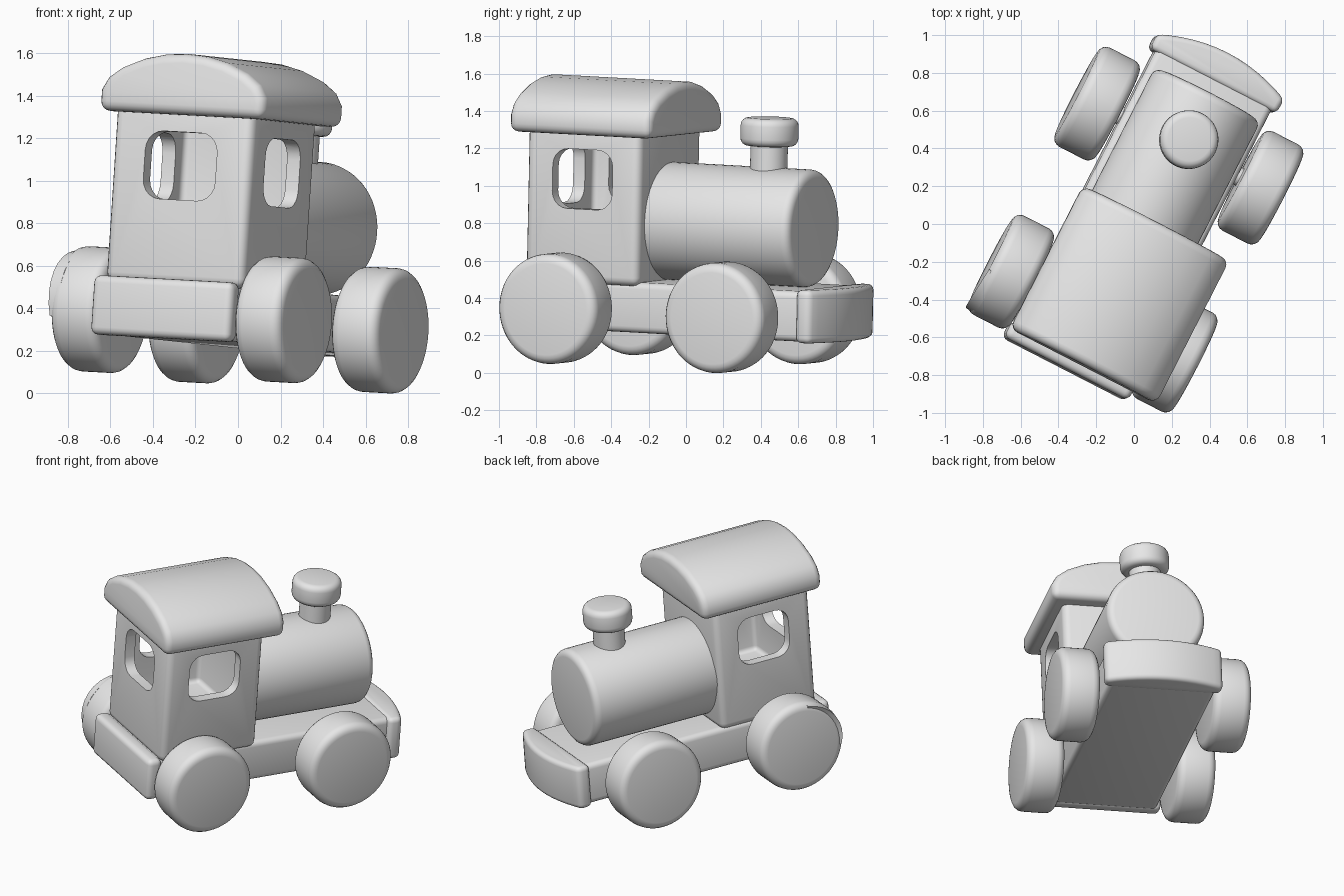
import bpy, bmesh, math
from mathutils import Matrix, Vector

if "Cube" in bpy.data.objects:
    bpy.data.objects.remove(bpy.data.objects["Cube"])

grey = bpy.data.materials.new("plain_grey")
grey.diffuse_color = (0.8, 0.8, 0.8, 1)
grey.use_nodes = True
grey.node_tree.nodes["Principled BSDF"].inputs["Base Color"].default_value = grey.diffuse_color
parts = []


def finish(name, bm, bevel=0.0, segments=4):
    """Turn a bmesh into an object, rounding its sharp edges."""
    bmesh.ops.recalc_face_normals(bm, faces=bm.faces)
    if bevel:
        sharp = [e for e in bm.edges if e.calc_face_angle(0) > math.radians(40)]
        bmesh.ops.bevel(bm, geom=sharp, offset=bevel, segments=segments,
                        profile=0.5, affect='EDGES', clamp_overlap=True)
    me = bpy.data.meshes.new(name)
    bm.to_mesh(me)
    bm.free()
    ob = bpy.data.objects.new(name, me)
    bpy.context.collection.objects.link(ob)
    me.materials.append(grey)
    parts.append(ob)
    return ob


def box(name, lo, hi, bevel=0.0):
    bm = bmesh.new()
    bmesh.ops.create_cube(bm, size=1)
    lo, hi = Vector(lo), Vector(hi)
    for v in bm.verts:
        v.co = Vector([l + (c + 0.5) * (h - l) for l, h, c in zip(lo, hi, v.co)])
    return finish(name, bm, bevel)


def prism(name, points, depth, bevel):
    """Extrude a 3D outline along the depth vector."""
    bm = bmesh.new()
    face = bm.faces.new([bm.verts.new(p) for p in points])
    new = bmesh.ops.extrude_face_region(bm, geom=[face])["geom"]
    bmesh.ops.translate(bm, vec=depth,
                        verts=[g for g in new if isinstance(g, bmesh.types.BMVert)])
    return finish(name, bm, bevel)


def cylinder(name, center, radius, length, axis, bevel=0.0, sides=64):
    bm = bmesh.new()
    bmesh.ops.create_cone(bm, cap_ends=True, segments=sides, radius1=radius,
                          radius2=radius, depth=length)
    turn = Vector((0, 0, 1)).rotation_difference(Vector(axis)).to_matrix().to_4x4()
    bmesh.ops.transform(bm, verts=bm.verts, matrix=Matrix.Translation(center) @ turn)
    return finish(name, bm, bevel)


def cut(target, cutter):
    mod = target.modifiers.new("cut", 'BOOLEAN')
    mod.operation, mod.solver, mod.object = 'DIFFERENCE', 'EXACT', cutter
    bpy.context.view_layer.objects.active = target
    bpy.ops.object.modifier_apply(modifier=mod.name)
    parts.remove(cutter)
    bpy.data.objects.remove(cutter)


def window_outline(w, h, radius, place):
    """Rounded rectangle, mapped into space by the place function."""
    pts = []
    for k, (sx, sz) in enumerate(((1, 1), (-1, 1), (-1, -1), (1, -1))):
        for i in range(6):
            a = math.radians(90 * k + 18 * i)
            pts.append(place(sx * (w / 2 - radius) + radius * math.cos(a),
                             sz * (h / 2 - radius) + radius * math.sin(a)))
    return pts


# Chassis and rear bumper
box("chassis", (-0.345, -0.78, -0.12), (0.345, 0.93, 0.15), 0.035)
box("rear_bumper", (-0.37, -0.83, -0.125), (0.37, -0.73, 0.155), 0.035)

# Curved front bumper
arc = [(0.38 * t, 1.05 - 0.085 * t * t) for t in [i / 6 - 1 for i in range(13)]]
prism("front_bumper", [(x, y, -0.125) for x, y in [(-0.375, 0.88)] + arc + [(0.375, 0.88)]],
      (0, 0, 0.285), 0.03)

# Hollow cab with side and rear windows
cab = box("cab", (-0.35, -0.75, 0.13), (0.38, -0.07, 0.98), 0.045)
cut(cab, box("cavity", (-0.28, -0.68, 0.3), (0.31, -0.14, 0.94), 0.03))
cut(cab, prism("side_cutter", window_outline(
    0.36, 0.32, 0.09, lambda a, b: (-0.6, a - 0.41, b + 0.69)), (1.2, 0, 0), 0))
cut(cab, prism("rear_cutter", window_outline(
    0.38, 0.32, 0.09, lambda a, b: (a + 0.015, -0.9, b + 0.69)), (0, 0.4, 0), 0))

# Arched roof
half = [(0.435, 0.93), (0.435, 1.03), (0.40, 1.09), (0.33, 1.14), (0.22, 1.185), (0.11, 1.21)]
profile = half + [(0, 1.218)] + [(-x, z) for x, z in reversed(half)]
prism("roof", [(x + 0.03, -0.82, z) for x, z in profile], (0, 0.85, 0), 0.045)

# Boiler and funnel
cylinder("boiler", (-0.01, 0.335, 0.465), 0.315, 0.91, (0, 1, 0), 0.045)
cylinder("funnel_stem", (-0.015, 0.505, 0.81), 0.1, 0.24, (0, 0, 1))
cylinder("funnel_cap", (-0.015, 0.505, 0.97), 0.155, 0.15, (0, 0, 1), 0.04)

# Wheels and axles
for end, y in (("front", 0.5), ("rear", -0.5)):
    cylinder(end + "_axle", (0, y, 0), 0.05, 0.9, (1, 0, 0), sides=24)
    for side, s in (("left", -1), ("right", 1)):
        cylinder(f"{end}_{side}_wheel", (s * 0.487, y, 0), 0.295, 0.245, (1, 0, 0), 0.05)

# Splintered rim on the rear left wheel
bm = bmesh.new()
rows = []
for i in range(9):
    a = math.radians(190 - 11 * i)
    w = 0.035 * math.sin(math.pi * (i + 1) / 10)
    rows.append([bm.verts.new((x, -0.5 + r * math.cos(a), r * math.sin(a)))
                 for x, r in ((-0.6, 0.25), (-0.605 - w / 2, 0.27 + w / 2), (-0.56, 0.28 + w / 2), (-0.56, 0.25))])
for p, q in zip(rows, rows[1:]):
    for j in range(4):
        bm.faces.new((p[j], p[(j + 1) % 4], q[(j + 1) % 4], q[j]))
bm.faces.new(rows[0])
bm.faces.new(rows[-1])
finish("splintered_rim", bm)

# Turn and tilt the whole toy, then smooth it
pose = (Matrix.Translation((0.01, -0.03, 0.345)) @ Matrix.Rotation(math.radians(-27.2), 4, 'Z')
        @ Matrix.Rotation(math.radians(2.8), 4, 'Y') @ Matrix.Rotation(math.radians(-2.8), 4, 'X'))
bpy.ops.object.select_all(action='DESELECT')
for ob in parts:
    ob.data.transform(pose)
    ob.select_set(True)
bpy.context.view_layer.objects.active = parts[0]
bpy.ops.object.shade_smooth_by_angle(angle=math.radians(35))
